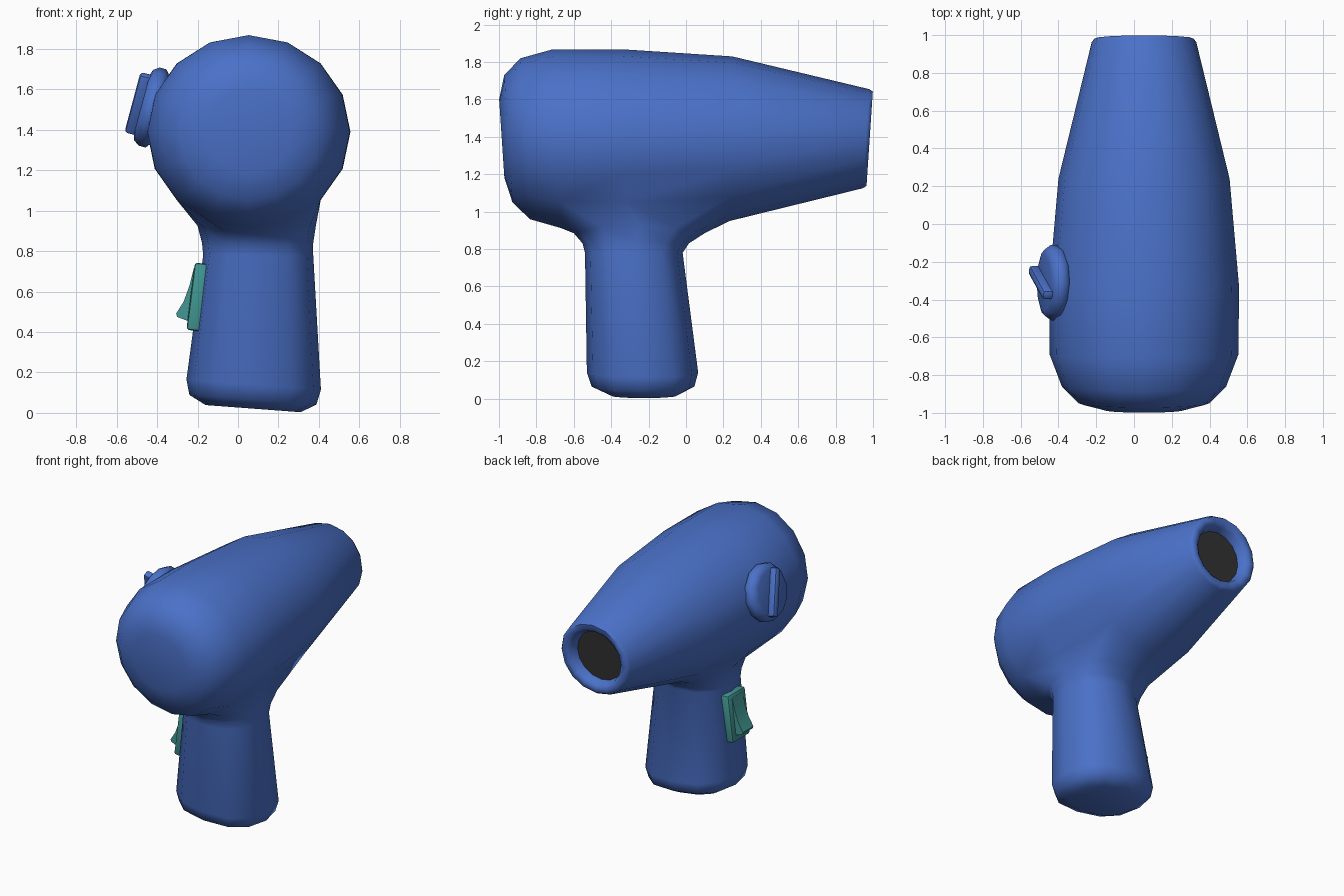
import bpy, bmesh, math
from mathutils import Matrix, Vector

if "Cube" in bpy.data.objects:
    bpy.data.objects.remove(bpy.data.objects["Cube"])


def material(name, rgb):
    m = bpy.data.materials.new(name)
    m.diffuse_color = (*rgb, 1)
    m.use_nodes = True
    m.node_tree.nodes["Principled BSDF"].inputs["Base Color"].default_value = m.diffuse_color
    return m


BLUE = material("blue plastic", (0.069, 0.165, 0.58))
TEAL = material("teal switch", (0.055, 0.31, 0.29))
DARK = material("dark grille", (0.032, 0.032, 0.032))


def finish(bm, name, mats, angle=40, frame=None):
    bmesh.ops.recalc_face_normals(bm, faces=bm.faces)
    mesh = bpy.data.meshes.new(name)
    bm.to_mesh(mesh)
    bm.free()
    ob = bpy.data.objects.new(name, mesh)
    bpy.context.collection.objects.link(ob)
    for m in mats:
        mesh.materials.append(m)
    if frame:
        mesh.transform(frame)
    bpy.ops.object.select_all(action='DESELECT')
    bpy.context.view_layer.objects.active = ob
    ob.select_set(True)
    bpy.ops.object.shade_smooth_by_angle(angle=math.radians(angle))
    return ob


def bridge(bm, a, b):
    n = len(a)
    return [bm.faces.new((a[i], a[(i + 1) % n], b[(i + 1) % n], b[i])) for i in range(n)]


def side_frame(point, degrees):
    """Local z points out of the left side, local y runs up the surface."""
    t = math.radians(degrees)
    n = Vector((-math.cos(t), 0, math.sin(t)))
    v = Vector((math.sin(t), 0, math.cos(t)))
    m = Matrix((v.cross(n), v, n)).transposed().to_4x4()
    m.translation = point
    return m


# Barrel: rings along y (y, x radius, z radius), ending inside the nozzle
N, CX, CZ = 16, 0.053, 1.39
PROFILE = [(-0.985, 0.21, 0.21), (-0.95, 0.345, 0.34), (-0.86, 0.435, 0.43),
           (-0.69, 0.5, 0.478), (-0.33, 0.503, 0.478), (0.24, 0.453, 0.44),
           (0.962, 0.277, 0.265), (0.982, 0.262, 0.252), (0.98, 0.225, 0.217),
           (0.96, 0.2, 0.195), (0.91, 0.185, 0.18)]
bm = bmesh.new()
rings = []
for y, rx, rz in PROFILE:
    ring = []
    for i in range(N):
        a = 2 * math.pi * i / N
        dz = rz * math.sin(a)
        ring.append(bm.verts.new((CX + rx * math.cos(a), y + 0.068 * y * dz, CZ + dz)))
    rings.append(ring)
bm.faces.new(rings[0])
for k in range(len(rings) - 1):
    for i in range(N):
        if k in (3, 4) and 10 <= i < 14:      # opening for the handle
            continue
        j = (i + 1) % N
        bm.faces.new((rings[k][i], rings[k][j], rings[k + 1][j], rings[k + 1][i]))
bm.faces.new(rings[-1]).material_index = 1

# Handle: grown out of the opening (z, x min, x max, y min, y max, side lift)
loop = rings[3][10:15] + [rings[4][14]] + rings[5][10:15][::-1] + [rings[4][10]]
HANDLE = [(0.885, -0.2, 0.385, -0.6, 0.10, 0.04), (0.83, -0.178, 0.372, -0.553, 0.015, 0.01),
          (0.78, -0.172, 0.372, -0.54, -0.018, 0), (0.14, -0.255, 0.41, -0.53, 0.065, 0),
          (0.065, -0.24, 0.388, -0.505, 0.045, 0), (0.021, -0.16, 0.31, -0.41, -0.04, 0)]


def power(c):
    return math.copysign(abs(c) ** 0.82, c)


for z, x0, x1, y0, y1, lift in HANDLE:
    ring = []
    for i in range(12):
        a = math.radians(-150 + 30 * i)
        x = (x0 + x1) / 2 + (x1 - x0) / 2 * power(math.cos(a))
        y = (y0 + y1) / 2 + (y1 - y0) / 2 * power(math.sin(a))
        slope = 0.075 * (x - 0.075) if z < 0.5 else 0
        ring.append(bm.verts.new((x, y, z + lift * math.cos(a) ** 2 - slope)))
    bridge(bm, loop, ring)
    loop = ring
bm.faces.new(loop)
finish(bm, "dryer_body", [BLUE, DARK], 62)

# Round dial on the left side
dial = side_frame((-0.43, -0.31, 1.512), 15)
bm = bmesh.new()
prev = None
for r, h in [(0.165, -0.055), (0.2, -0.025), (0.2, 0.01), (0.18, 0.038), (0.15, 0.048)]:
    ring = [bm.verts.new((r * math.cos(math.pi * i / 6), r * math.sin(math.pi * i / 6), h))
            for i in range(12)]
    if prev:
        bridge(bm, prev, ring)
    else:
        bm.faces.new(ring)
    prev = ring
bm.faces.new(prev)
finish(bm, "dial_base", [BLUE], 50, dial)


def rounded_box(name, size, centre, bevel, mat, frame):
    bm = bmesh.new()
    bmesh.ops.create_cube(bm, size=1, matrix=Matrix.Translation(centre) @ Matrix.Diagonal((*size, 1)))
    bmesh.ops.bevel(bm, geom=bm.edges[:], offset=bevel, segments=2, profile=0.5, affect='EDGES')
    finish(bm, name, [mat], 40, frame)


rounded_box("dial_grip", (0.055, 0.33, 0.08), (0, 0, 0.055), 0.018, BLUE,
            dial @ Matrix.Rotation(math.radians(-25), 4, 'Z'))

# Switch plate and rocker on the handle
switch = side_frame((-0.2, -0.28, 0.573), 7.2)
rounded_box("switch_plate", (0.2, 0.335, 0.075), (0, 0, -0.003), 0.015, TEAL, switch)

bm = bmesh.new()
SIDE = [(0.14, 0.0), (0.14, 0.036), (0.05, 0.047), (-0.03, 0.065), (-0.095, 0.095),
        (-0.11, 0.088), (-0.122, 0.04), (-0.122, 0.0)]
ends = [[bm.verts.new((x, v, h)) for v, h in SIDE] for x in (-0.06, 0.06)]
bridge(bm, *ends)
for e in ends:
    bm.faces.new(e)
finish(bm, "switch_rocker", [TEAL], 35, switch)
